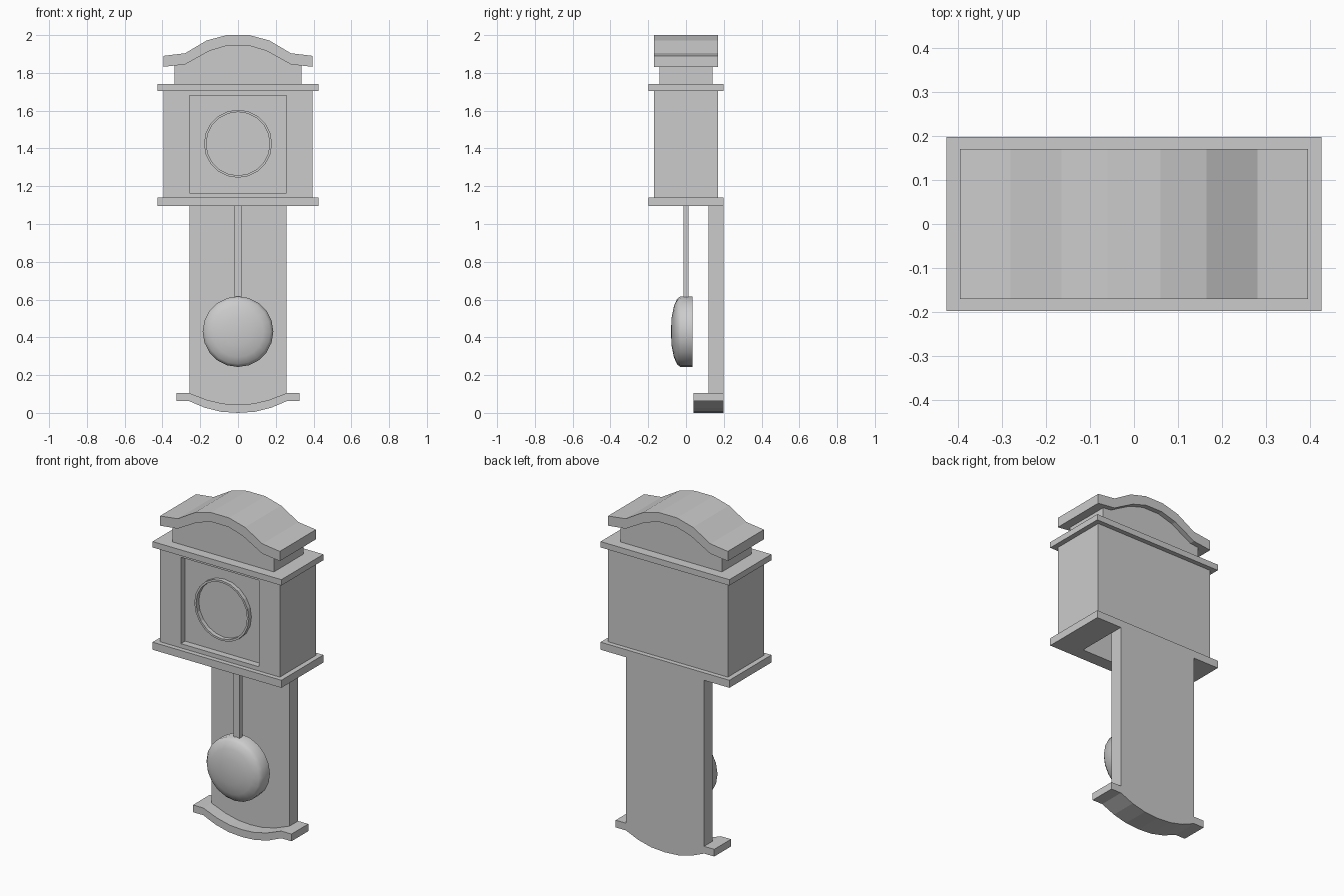
import bpy, bmesh, math

if "Cube" in bpy.data.objects:
    bpy.data.objects.remove(bpy.data.objects["Cube"])

def add(name, bm):
    bmesh.ops.recalc_face_normals(bm, faces=bm.faces)
    me = bpy.data.meshes.new(name)
    bm.to_mesh(me)
    bm.free()
    ob = bpy.data.objects.new(name, me)
    bpy.context.collection.objects.link(ob)
    return ob

def prism(name, outline, y0, y1):
    """Extrude an x-z outline from y0 to y1."""
    bm = bmesh.new()
    f = bm.faces.new([bm.verts.new((x, y0, z)) for x, z in outline])
    r = bmesh.ops.extrude_face_region(bm, geom=[f])
    vs = [v for v in r["geom"] if isinstance(v, bmesh.types.BMVert)]
    bmesh.ops.translate(bm, verts=vs, vec=(0, y1 - y0, 0))
    return add(name, bm)

def box(name, hx, y0, y1, z0, z1):
    return prism(name, [(-hx, z0), (hx, z0), (hx, z1), (-hx, z1)], y0, y1)

def mirror(half):
    """Half profile from the centre outwards -> full line, left to right."""
    return [(-x, z) for x, z in reversed(half)] + [p for p in half if p[0] > 0]

def lathe(name, prof, zc, n=20, closed=False):
    """Revolve (radius, y) points around a y axis at height zc."""
    bm = bmesh.new()
    rings = []
    for r, y in prof:
        k = 1 if r == 0 else n
        rings.append([bm.verts.new((r * math.cos(2 * math.pi * i / n), y,
                                    zc + r * math.sin(2 * math.pi * i / n))) for i in range(k)])
    pairs = list(zip(rings, rings[1:])) + ([(rings[-1], rings[0])] if closed else [])
    for a, b in pairs:
        for i in range(n):
            j = (i + 1) % n
            q = [a[i % len(a)], a[j % len(a)], b[j % len(b)], b[i % len(b)]]
            bm.faces.new(list(dict.fromkeys(q)))
    return add(name, bm)

def cut(ob, cutter):
    m = ob.modifiers.new("cut", 'BOOLEAN')
    m.operation, m.solver, m.object = 'DIFFERENCE', 'EXACT', cutter
    bpy.context.view_layer.objects.active = ob
    bpy.ops.object.modifier_apply(modifier=m.name)

# case with recessed front and hollow inside, open at the bottom
case = box("case", 0.395, -0.17, 0.17, 1.14, 1.705)
lower_plate = box("lower_plate", 0.425, -0.198, 0.198, 1.095, 1.14)
box("upper_plate", 0.425, -0.198, 0.198, 1.705, 1.74)
recess = box("recess_cutter", 0.258, -0.3, -0.13, 1.165, 1.68)
cavity = box("cavity_cutter", 0.258, -0.12, 0.118, 1.0, 1.66)
cut(case, recess)
cut(case, cavity)
cut(lower_plate, cavity)
for c in (recess, cavity):
    bpy.data.objects.remove(c)

# dial ring
lathe("dial_ring", [(0.18, -0.13), (0.18, -0.155), (0.168, -0.155), (0.168, -0.13)],
      1.425, closed=True)

# arched roof on a set-back pediment
roof_top = mirror([(0.06, 2.0), (0.165, 1.972), (0.28, 1.904), (0.395, 1.89)])
roof_low = mirror([(0.055, 1.945), (0.15, 1.917), (0.28, 1.845), (0.395, 1.832)])
prism("roof", roof_top + roof_low[::-1], -0.17, 0.17)
ped_top = [(0.335, 1.839)] + roof_low[1:-1][::-1] + [(-0.335, 1.839)]
prism("pediment", [(-0.335, 1.74), (0.335, 1.74)] + ped_top, -0.14, 0.14)

# curved foot moulding and back panel resting on it
foot_top = mirror([(0, 0.044), (0.08, 0.049), (0.165, 0.069), (0.258, 0.105), (0.325, 0.105)])
foot_low = mirror([(0, 0.0), (0.09, 0.006), (0.175, 0.027), (0.258, 0.062), (0.325, 0.062)])
prism("foot_moulding", foot_top + foot_low[::-1], 0.04, 0.198)
prism("back_panel", foot_top[1:-1] + [(0.258, 1.095), (-0.258, 1.095)], 0.118, 0.198)

# pendulum
box("pendulum_rod", 0.019, -0.013, 0.013, 0.58, 1.45)
bob = lathe("pendulum_bob", [(0, 0.034), (0.187, 0.034), (0.187, -0.03), (0.172, -0.048),
                             (0.135, -0.064), (0.075, -0.076), (0, -0.08)], 0.43)
bpy.ops.object.select_all(action='DESELECT')
bob.select_set(True)
bpy.context.view_layer.objects.active = bob
bpy.ops.object.shade_smooth_by_angle(angle=math.radians(42))
